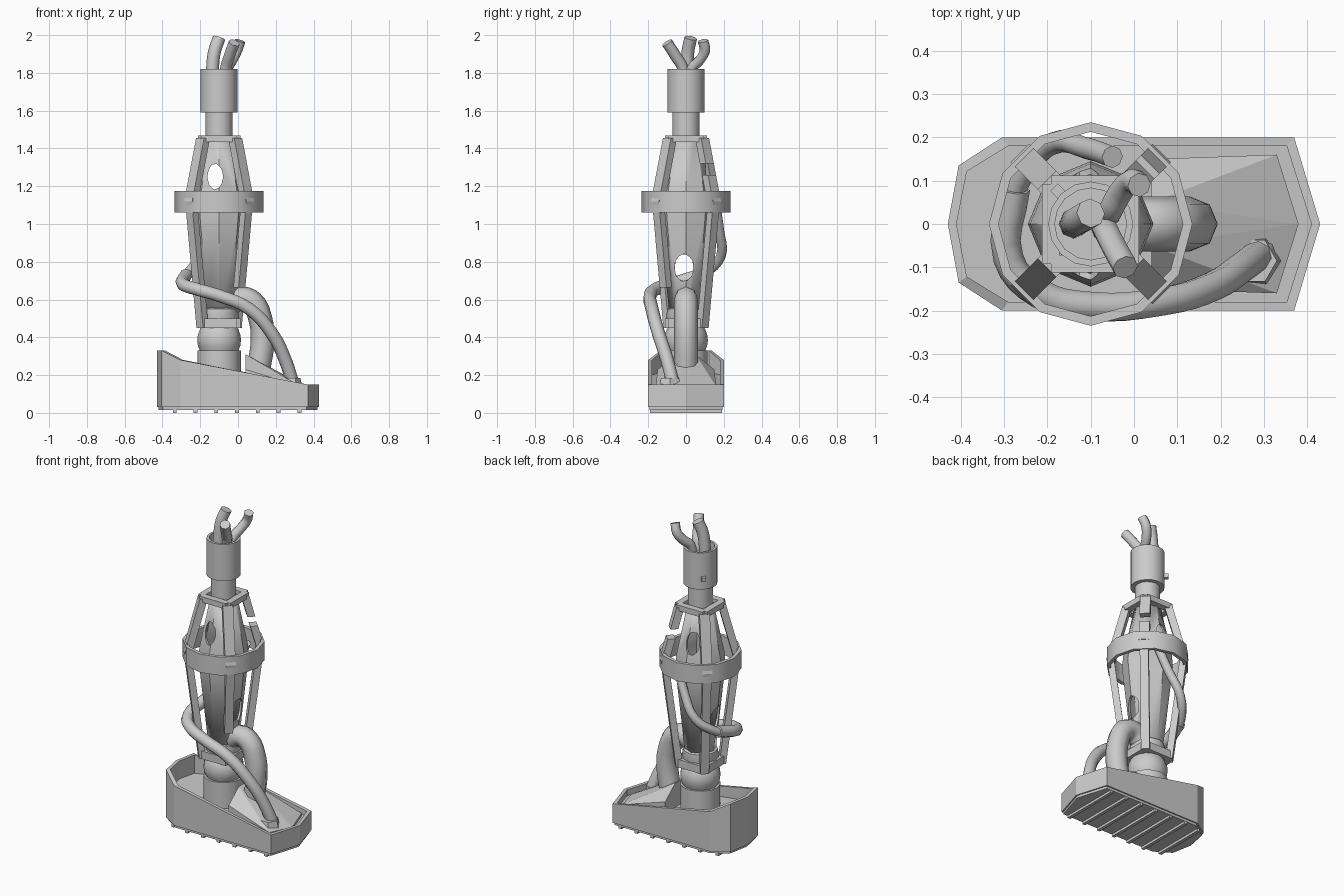
import bpy, bmesh, math
from mathutils import Vector

if "Cube" in bpy.data.objects:
    bpy.data.objects.remove(bpy.data.objects["Cube"])

AX = -0.1  # leg axis in x


def finish(name, bm, smooth=None):
    bmesh.ops.recalc_face_normals(bm, faces=bm.faces)
    me = bpy.data.meshes.new(name)
    bm.to_mesh(me)
    bm.free()
    ob = bpy.data.objects.new(name, me)
    bpy.context.collection.objects.link(ob)
    if smooth:
        for o in bpy.context.selected_objects:
            o.select_set(False)
        ob.select_set(True)
        bpy.context.view_layer.objects.active = ob
        bpy.ops.object.shade_smooth_by_angle(angle=math.radians(smooth))
    return ob


def lathe(name, profile, sides=12, closed=False, smooth=35, caps=True):
    """Revolve (radius, z) points about the leg axis."""
    bm = bmesh.new()
    rings = []
    for r, z in profile:
        rings.append([bm.verts.new((AX + r * math.cos(2 * math.pi * i / sides),
                                    r * math.sin(2 * math.pi * i / sides), z)) for i in range(sides)])
    pairs = list(zip(rings, rings[1:])) + ([(rings[-1], rings[0])] if closed else [])
    for a, b in pairs:
        for i in range(sides):
            j = (i + 1) % sides
            bm.faces.new((a[i], a[j], b[j], b[i]))
    if caps and not closed:
        bm.faces.new(rings[0])
        bm.faces.new(rings[-1])
    return finish(name, bm, smooth)


def beam(name, p, q, w, d, out):
    """Rectangular bar from p to q; 'out' is its outward direction."""
    p, q, out = Vector(p), Vector(q), Vector(out).normalized()
    side = (q - p).cross(out).normalized()
    bm = bmesh.new()
    ends = [[bm.verts.new(c + side * w / 2 * s + out * d / 2 * t)
             for s, t in ((-1, -1), (1, -1), (1, 1), (-1, 1))] for c in (p, q)]
    bm.faces.new(ends[0])
    bm.faces.new(ends[1])
    for i in range(4):
        j = (i + 1) % 4
        bm.faces.new((ends[0][i], ends[0][j], ends[1][j], ends[1][i]))
    return finish(name, bm)


def hose(name, pts, r):
    cu = bpy.data.curves.new(name, 'CURVE')
    cu.dimensions = '3D'
    cu.bevel_depth, cu.bevel_resolution = r, 2
    cu.use_fill_caps, cu.resolution_u = True, 4
    sp = cu.splines.new('BEZIER')
    sp.bezier_points.add(len(pts) - 1)
    for b, c in zip(sp.bezier_points, pts):
        b.co = c
        b.handle_left_type = b.handle_right_type = 'AUTO'
    ob = bpy.data.objects.new(name, cu)
    bpy.context.collection.objects.link(ob)


def hull(name, pts):
    bm = bmesh.new()
    for p in pts:
        bm.verts.new(p)
    bmesh.ops.convex_hull(bm, input=bm.verts)
    return finish(name, bm)


# Foot shell: outer wall, rim, inner wall, floor
OUT = [(0.43, 0), (0.37, 0.2), (-0.305, 0.2), (-0.405, 0.135), (-0.43, 0),
       (-0.405, -0.135), (-0.305, -0.2), (0.37, -0.2)]


def rim(x):
    if x < -0.39:
        return 0.33
    return 0.28 if x < 0 else 0.15


def shrink(s):
    return [(x * (1 - s / 0.43), y * (1 - s / 0.2)) for x, y in OUT]


bm = bmesh.new()
inner = shrink(0.02)
loops = [[bm.verts.new((x, y, 0.03)) for x, y in OUT],
         [bm.verts.new((x, y, rim(x))) for x, y in OUT],
         [bm.verts.new((x, y, rim(o[0]))) for (x, y), o in zip(inner, OUT)],
         [bm.verts.new((x, y, 0.22 - 0.13 * (x + 0.43))) for x, y in inner]]
for a, b in zip(loops, loops[1:]):
    for i in range(8):
        j = (i + 1) % 8
        bm.faces.new((a[i], a[j], b[j], b[i]))
bm.faces.new(loops[0])
bm.faces.new(loops[-1])
finish("foot_shell", bm)

# Sole and tread bars
hull("sole_plate", [(x, y, z) for x, y in shrink(0.008) for z in (0.015, 0.035)])
for i in range(7):
    x = -0.335 + 0.11 * i
    w = 0.17 if i == 0 else 0.19
    beam("tread_bar", (x, -w, 0.01), (x, w, 0.01), 0.02, 0.02, (0, 0, 1))

# Ridged toe cover
hull("toe_cover", [(0.04, -0.05, 0.31), (0.04, 0.05, 0.31), (0.04, -0.15, 0.23), (0.04, 0.15, 0.23),
                   (0.33, -0.16, 0.14), (0.33, 0.16, 0.14), (0.38, 0, 0.13),
                   (0.04, -0.15, 0.1), (0.04, 0.15, 0.1), (0.33, -0.16, 0.1), (0.33, 0.16, 0.1)])
hull("toe_socket", [(0.275 + r * math.cos(k * math.pi / 3), -0.085 + r * math.sin(k * math.pi / 3), z)
                    for r, z in ((0.07, 0.12), (0.055, 0.185)) for k in range(6)])

# Ankle
lathe("ankle_base", [(0.115, 0.12), (0.115, 0.33)], 16)
lathe("ankle_ball", [(0.1, 0.325), (0.112, 0.355), (0.116, 0.385), (0.112, 0.415), (0.1, 0.445), (0.08, 0.47)], 16)
lathe("ankle_collar", [(0.09, 0.45), (0.105, 0.5), (0.1, 0.55), (0.08, 0.56)], 12)

# Hollow tapered core with two torn openings
core = lathe("shin_core", [(0.085, 0.5), (0.145, 1.06), (0.14, 1.14), (0.075, 1.46)], 8, smooth=30, caps=False)
sol = core.modifiers.new("wall", 'SOLIDIFY')
sol.thickness = 0.015
for loc, sc in (((-0.12, 0, 1.25), (0.045, 0.3, 0.075)), ((AX, -0.01, 0.77), (0.3, 0.055, 0.08))):
    bm = bmesh.new()
    bmesh.ops.create_icosphere(bm, subdivisions=2, radius=1)
    for v in bm.verts:
        v.co = Vector([l + s * c for l, s, c in zip(loc, sc, v.co)])
    cutter = finish("hole_cutter", bm)
    cutter.hide_render = True
    cutter.hide_viewport = True
    mod = core.modifiers.new("tear", 'BOOLEAN')
    mod.operation, mod.object, mod.solver = 'DIFFERENCE', cutter, 'EXACT'

# Corner struts (two of them broken) and square end frames
LOW, MID, TOP = (0.088, 0.45), (0.148, 1.12), (0.085, 1.455)


def on_strut(a, b, t, sx, sy):
    d, z = (a[k] + (b[k] - a[k]) * t for k in (0, 1))
    return (AX + sx * d, sy * d, z)


for sx, sy in ((1, 1), (-1, 1), (-1, -1), (1, -1)):
    out = (sx, sy, 0)
    start = 0.32 if (sx, sy) == (1, -1) else 0
    beam("lower_strut", on_strut(LOW, MID, start, sx, sy), on_strut(LOW, MID, 1, sx, sy), 0.05, 0.04, out)
    spans = ((0, 0.42), (0.6, 1)) if (sx, sy) == (1, 1) else ((0, 1),)
    for a, b in spans:
        beam("upper_strut", on_strut(MID, TOP, a, sx, sy), on_strut(MID, TOP, b, sx, sy), 0.06, 0.045, out)
    # frame side running to the next corner
    nx, ny = -sy, sx
    mid = (sx + nx, sy + ny, 0)
    for d, z, h in ((0.092, 1.452, 0.035), (0.092, 0.475, 0.05)):
        beam("square_frame", (AX + sx * d, sy * d, z), (AX + nx * d, ny * d, z), h, 0.04, mid)

# Shin ring
lathe("shin_ring", [(0.235, 1.06), (0.235, 1.175), (0.213, 1.175), (0.213, 1.06)], 12, closed=True)

# Neck and upper sleeve
lathe("neck", [(0.072, 1.4), (0.072, 1.6)], 16)
lathe("upper_sleeve", [(0.07, 1.59), (0.098, 1.59), (0.098, 1.82), (0.083, 1.82), (0.083, 1.7)], 16)
beam("sleeve_stud", (AX - 0.065, 0.065, 1.66), (AX - 0.085, 0.085, 1.66), 0.025, 0.025, (0, 0, 1))

# Cut cables at the top
hose("cable_a", [(-0.14, 0, 1.68), (-0.135, 0.005, 1.82), (-0.125, 0.01, 1.91), (-0.1, 0.025, 1.985)], 0.034)
hose("cable_b", [(-0.07, -0.01, 1.68), (-0.065, -0.015, 1.82), (-0.045, -0.055, 1.89), (-0.02, -0.1, 1.96)], 0.03)
hose("cable_c", [(-0.06, 0.02, 1.68), (-0.055, 0.03, 1.82), (-0.03, 0.075, 1.87), (-0.005, 0.1, 1.92),
                 (0.012, 0.09, 1.97)], 0.028)

# Thick ankle hose
hose("ankle_hose", [(-0.06, 0, 0.56), (0.01, 0, 0.605), (0.075, 0, 0.585), (0.12, 0, 0.49),
                    (0.13, 0, 0.38), (0.11, 0, 0.24)], 0.063)

# Long hose wrapping from toe round the shin to the ring
hose("wrap_hose", [(0.295, -0.065, 0.14), (0.25, -0.1, 0.28), (0.18, -0.145, 0.42), (0.06, -0.18, 0.55),
                   (-0.1, -0.19, 0.62), (-0.22, -0.16, 0.655), (-0.29, -0.08, 0.68),
                   (-0.275, 0.08, 0.73)], 0.035)
hose("wrap_hose_rear", [(-0.29, 0.02, 0.7), (-0.265, 0.1, 0.74), (-0.19, 0.185, 0.83),
                        (-0.11, 0.175, 0.97), (-0.05, 0.155, 1.11)], 0.026)
